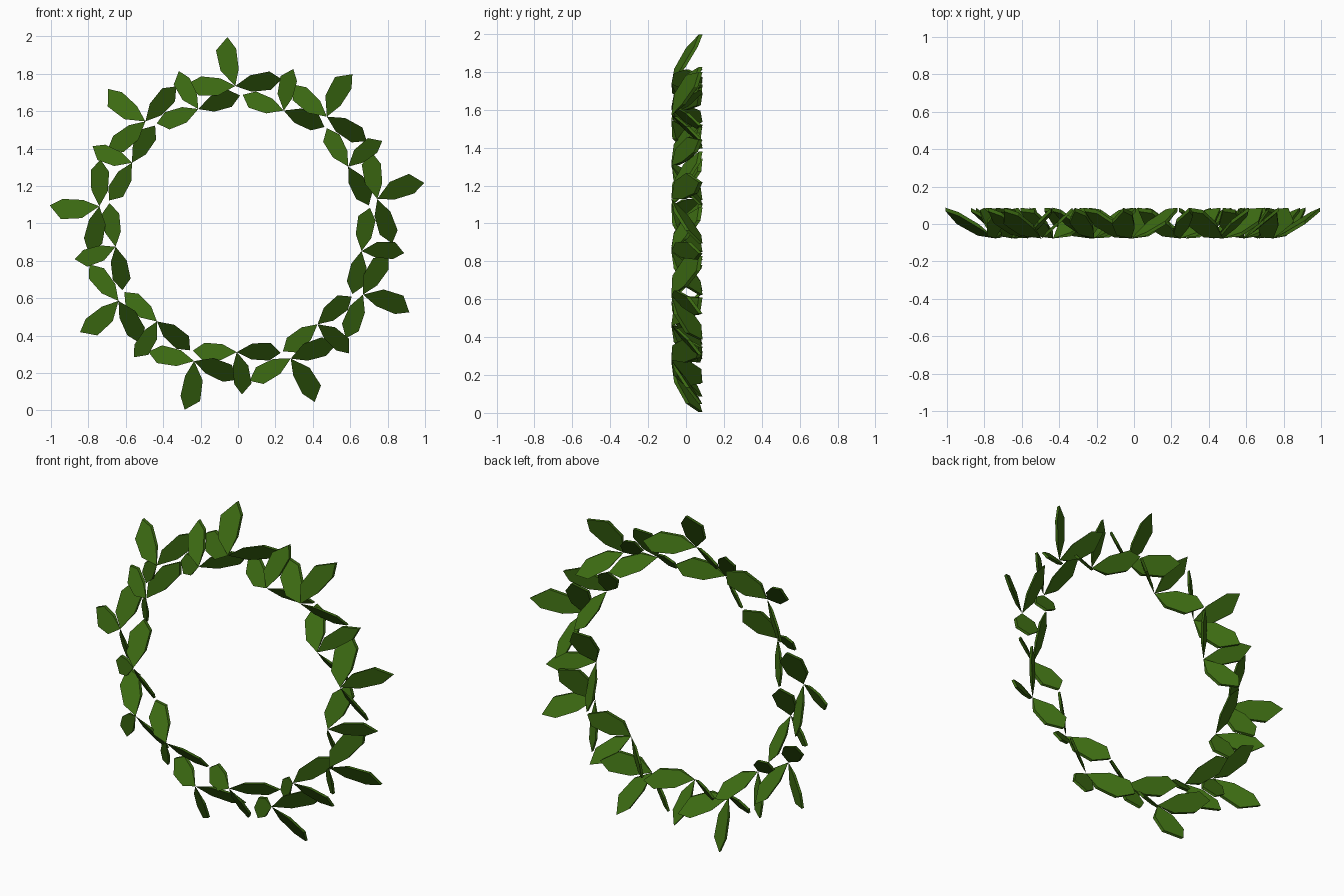
import bpy
import bmesh
from math import radians, cos, sin

cube = bpy.data.objects.get("Cube")
if cube:
    bpy.data.objects.remove(cube, do_unlink=True)

# Leaf green
GREEN = (0.045, 0.145, 0.006, 1.0)
green = bpy.data.materials.new("leaf_green")
green.use_nodes = True
green.diffuse_color = GREEN
green.node_tree.nodes["Principled BSDF"].inputs["Base Color"].default_value = GREEN

# Leaf outline after the base point: fraction of length, fraction of half width
OUTLINE = [(0.33, -0.9), (0.74, -1), (1, 0), (0.77, 1), (0.35, 0.9)]
FRONT, BACK, HALF_THICK = -0.077, 0.077, 0.01
CENTRE_Z = 0.98


def add_leaf(bm, angle, length, ccw, cw, roll):
    """A thin leaf pinched to the sprig's origin, leaning back and rolled."""
    a = radians(angle)
    base = bm.verts.new((0, FRONT, 0))
    rings = []
    for depth in (-HALF_THICK, HALF_THICK):
        ring = []
        for t, w in OUTLINE:
            along = t * length
            side = w * (ccw if w > 0 else cw)
            ring.append(bm.verts.new((
                along * cos(a) - side * sin(a),
                FRONT + t * (BACK - FRONT) - side * roll + depth,
                along * sin(a) + side * cos(a))))
        bm.faces.new([base] + ring)
        rings.append(ring)
    front, back = rings
    # Rim between the two sides
    for i in range(len(OUTLINE) - 1):
        bm.faces.new((front[i], front[i + 1], back[i + 1], back[i]))
    for i in (0, -1):
        bm.faces.new((base, front[i], back[i]))


def sprig_mesh(name, leaves):
    bm = bmesh.new()
    for leaf in leaves:
        add_leaf(bm, *leaf)
    bmesh.ops.recalc_face_normals(bm, faces=bm.faces)
    mesh = bpy.data.meshes.new(name)
    bm.to_mesh(mesh)
    bm.free()
    mesh.materials.append(green)
    return mesh


def ring_of_sprigs(name, mesh, radius, start, count=9):
    for i in range(count):
        a = radians(start + i * 360 / count)
        ob = bpy.data.objects.new(f"{name}_{i + 1}", mesh)
        ob.location = (0.005 + radius * cos(a), 0, CENTRE_Z + radius * sin(a))
        ob.rotation_euler = (0, -a, 0)
        bpy.context.collection.objects.link(ob)


# Sprigs of three leaves: one outward, two along the ring
outer = sprig_mesh("outer_sprig", [
    (7.5, 0.265, 0.072, 0.036, 0.45),
    (85, 0.25, 0.062, 0.04, 0.7),
    (-83, 0.25, 0.05, 0.048, 0.7)])
inner = sprig_mesh("inner_sprig", [
    (8, 0.228, 0.058, 0.034, 0.45),
    (90, 0.235, 0.053, 0.042, 0.7),
    (-91, 0.235, 0.05, 0.044, 0.7)])

ring_of_sprigs("outer_sprig", outer, 0.755, 91.5)
ring_of_sprigs("inner_sprig", inner, 0.668, 109)
